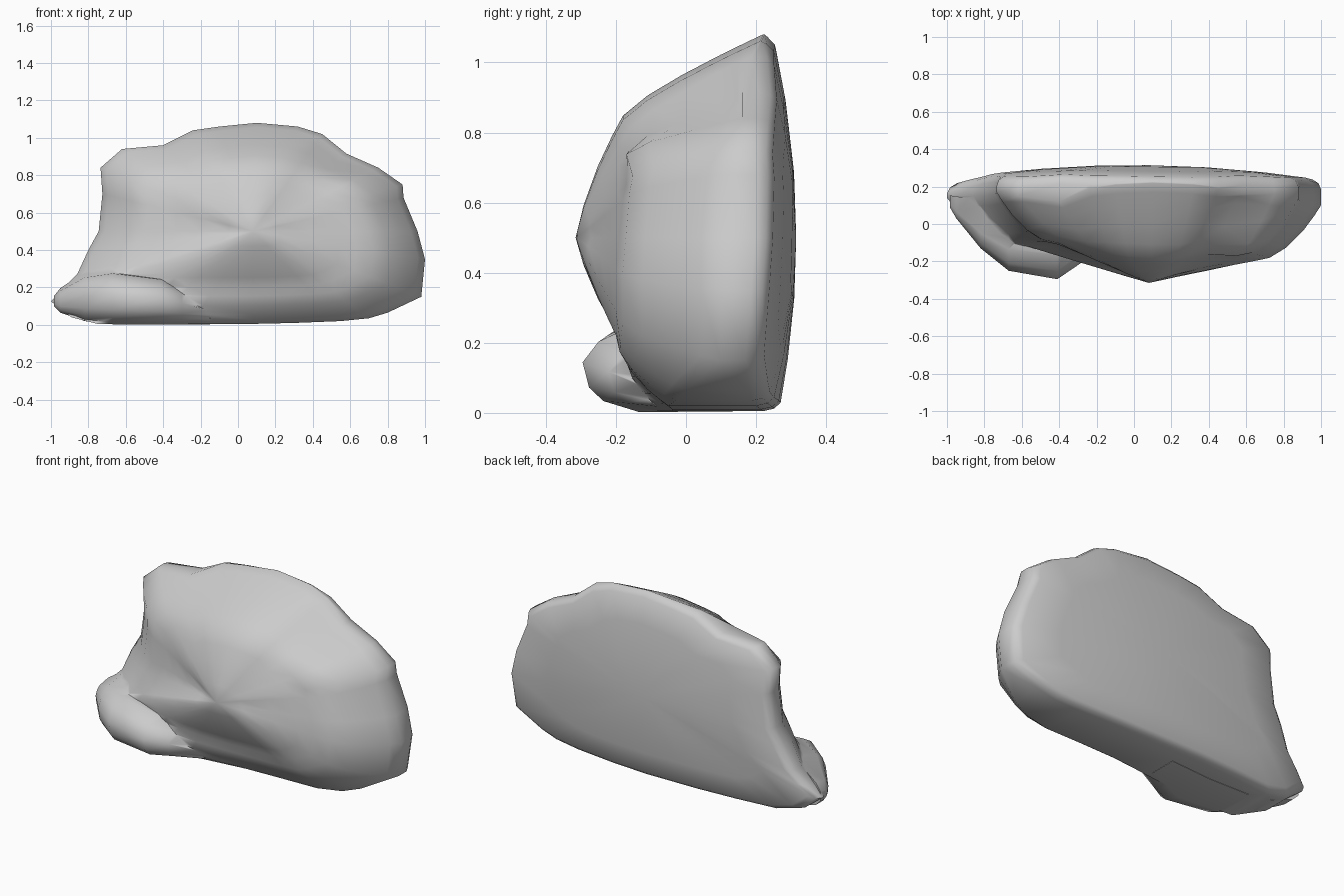
import bpy
import math

if "Cube" in bpy.data.objects:
    bpy.data.objects.remove(bpy.data.objects["Cube"])

CX, CZ = 0.08, 0.5          # centre of the boulder's face


def make_mesh(name, verts, faces):
    mesh = bpy.data.meshes.new(name)
    mesh.from_pydata(verts, [], faces)
    mesh.update()
    obj = bpy.data.objects.new(name, mesh)
    bpy.context.collection.objects.link(obj)
    bpy.context.view_layer.objects.active = obj
    obj.select_set(True)
    bpy.ops.object.mode_set(mode='EDIT')
    bpy.ops.mesh.select_all(action='SELECT')
    bpy.ops.mesh.normals_make_consistent(inside=False)
    bpy.ops.object.mode_set(mode='OBJECT')
    obj.data.shade_smooth()
    obj.select_set(False)
    return obj


# Silhouette clockwise from the top: x, z, front rim y, y of the shoulder
outline = [
    (0.1, 1.08, .22, -.18), (.32, 1.06, .21, -.18), (.45, 1.02, .19, -.16),
    (.58, .915, .16, -.16), (.75, .84, .16, -.16), (.88, .75, .14, -.17),
    (.885, .68, .12, -.18), (.96, .5, .1, -.19), (1, .35, .1, -.2),
    (.98, .15, .1, -.2), (.8, .065, 0, -.2), (.7, .035, -.03, -.2),
    (.55, .02, -.05, -.19), (.3, .01, -.04, -.18), (.08, .005, -.04, -.18),
    (-.25, .005, -.08, -.18), (-.5, .005, -.12, -.17), (-.75, .005, -.1, -.15),
    (-.89, .04, 0, -.13), (-1, .125, .14, -.12), (-.94, .19, .15, -.12),
    (-.86, .27, .15, -.12), (-.8, .4, .15, -.11), (-.745, .5, .16, -.11),
    (-.725, .7, .17, -.11), (-.735, .84, .17, -.1), (-.62, .94, .15, -.11),
    (-.4, .96, .12, -.14), (-.24, 1.04, .19, -.16), (-.1, 1.06, .21, -.17),
]


def blob(x, z, bx, bz, rx, rz):
    return math.exp(-((x - bx) / rx) ** 2 - ((z - bz) / rz) ** 2)


def front_y(t, x, z, ox, oz, rim, shoulder):
    if t < 0.6:
        # rounder up and down, more pointed sideways
        upright = abs(oz - CZ) / math.hypot(ox - CX, oz - CZ)
        k = 0.85 + 0.65 * upright
        y = shoulder + (-0.31 - shoulder) * (1 - (t / 0.6) ** k)
    else:
        power = 1.25 if oz > 0.9 else 2
        y = shoulder + (rim - shoulder) * ((t - 0.6) / 0.4) ** power
    # small ledge with a notch above it, upper right
    if t < 1:
        y -= 0.04 * blob(x, z, .55, .77, .1, .06)
        y += 0.05 * blob(x + .7 * (z - .87), z, .52, .87, .12, .05)
    return y


def back_y(x, z):
    return 0.315 - 0.08 * x * x - 0.2 * (z - 0.5) ** 2


# Boulder: front rings from the peak to the rim, then rounded back rings inward
n = len(outline)
verts = [(CX, -0.315, CZ)]
rings = [(t, True) for t in (.16, .35, .5, .6, .7, .8, .9, .96, 1)]
rings += [(t, False) for t in (1, .985, .95, .7, .35)]
for t, front in rings:
    for ox, oz, rim, shoulder in outline:
        x, z = CX + t * (ox - CX), CZ + t * (oz - CZ)
        if front:
            y = front_y(t, x, z, ox, oz, rim, shoulder)
        else:
            drop = {1: .045, .985: .015}.get(t, 0)
            y = max(back_y(x, z) - drop, rim + 0.005)
        verts.append((x, y, z))
last = len(verts)
verts.append((CX, back_y(CX, CZ), CZ))
faces = []
for i in range(n):
    j = (i + 1) % n
    faces.append((0, 1 + i, 1 + j))
    for r in range(len(rings) - 1):
        a, b = 1 + r * n, 1 + (r + 1) * n
        faces.append((a + i, b + i, b + j, a + j))
    faces.append((last, last - n + j, last - n + i))
boulder = make_mesh("boulder", verts, faces)

# Foot lobe at the lower left: x, front y, bottom z, top z
sections = [(-.985, .09, .1, .15), (-.95, .03, .065, .19), (-.82, -.13, .02, .27),
            (-.67, -.25, .003, .295), (-.41, -.295, .003, .26),
            (-.3, -.22, .003, .21), (-.15, -.12, .003, .13)]
profile = [(0, .55), (.1, .78), (.28, .93), (.9, 1.05), (.9, 0), (.35, 0), (.13, .12), (.04, .27)]
verts, m = [], len(profile)
for x, yf, zb, zt in sections:
    for f, g in profile:
        verts.append((x, yf + f * (0.16 - yf), zb + g * (zt - zb)))
faces = [tuple(range(m)), tuple(range(len(verts) - m, len(verts)))]
for s in range(len(sections) - 1):
    for i in range(m):
        j = (i + 1) % m
        faces.append((s * m + i, s * m + j, s * m + m + j, s * m + m + i))
lobe = make_mesh("foot_lobe", verts, faces)

# Merge the lobe into the boulder
union = boulder.modifiers.new("merge_lobe", 'BOOLEAN')
union.operation = 'UNION'
union.solver = 'EXACT'
union.object = lobe
bpy.context.view_layer.objects.active = boulder
boulder.select_set(True)
bpy.ops.object.modifier_apply(modifier=union.name)
bpy.data.objects.remove(lobe)
bpy.ops.object.shade_smooth_by_angle(angle=math.radians(65))
